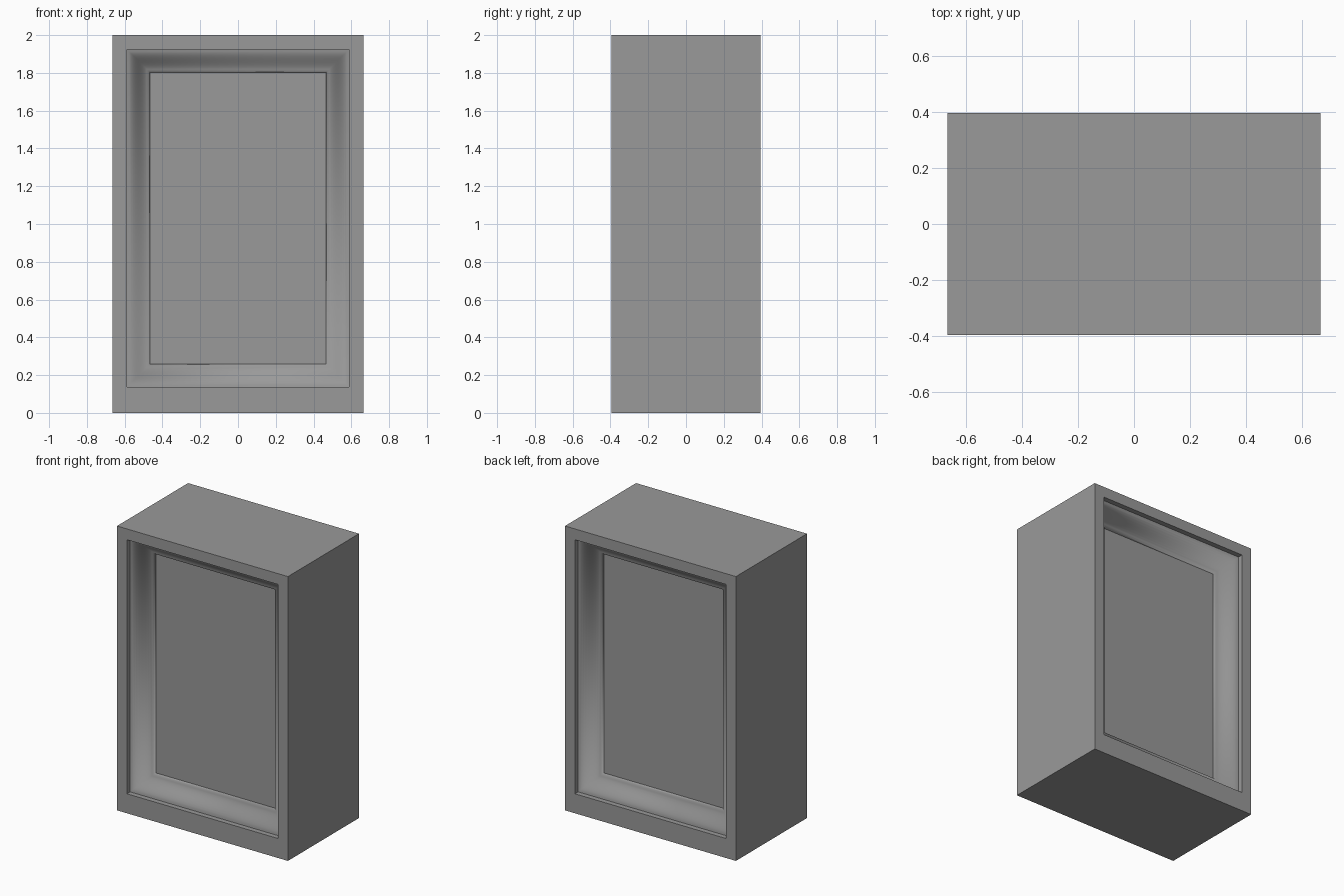
import bpy, bmesh

if "Cube" in bpy.data.objects:
    bpy.data.objects.remove(bpy.data.objects["Cube"])

HALF_W, HALF_D, HEIGHT = 0.665, 0.395, 2.0
HOLE_X, HOLE_BOTTOM, HOLE_TOP = 0.588, 0.137, 1.924
INSET, LIP, DEPTH, STEP = 0.121, 0.036, 0.152, 0.02

grey = bpy.data.materials.new("dark_grey")
grey.diffuse_color = (0.32, 0.32, 0.32, 1)
grey.use_nodes = True
grey.node_tree.nodes["Principled BSDF"].inputs["Base Color"].default_value = grey.diffuse_color


def rect(bm, x, z0, z1, y):
    return [bm.verts.new(p) for p in ((-x, y, z0), (x, y, z0), (x, y, z1), (-x, y, z1))]


def hole(bm, inset, y):
    return rect(bm, HOLE_X - inset, HOLE_BOTTOM + inset, HOLE_TOP - inset, y)


def bridge(bm, rings, smooth=False):
    for a, b in zip(rings, rings[1:]):
        for i in range(4):
            j = (i + 1) % 4
            bm.faces.new((a[i], a[j], b[j], b[i])).smooth = smooth


def add_object(name, bm):
    mesh = bpy.data.meshes.new(name)
    bm.to_mesh(mesh)
    bm.free()
    mesh.materials.append(grey)
    obj = bpy.data.objects.new(name, mesh)
    bpy.context.collection.objects.link(obj)
    return obj


# Outer casing: flat walls, front and back rims and the square lips
bm = bmesh.new()
bridge(bm, [hole(bm, 0, -HALF_D + LIP), hole(bm, 0, -HALF_D),
            rect(bm, HALF_W, 0, HEIGHT, -HALF_D), rect(bm, HALF_W, 0, HEIGHT, HALF_D),
            hole(bm, 0, HALF_D), hole(bm, 0, HALF_D - LIP)])
bmesh.ops.recalc_face_normals(bm, faces=bm.faces)
add_object("outer_casing", bm)

# S-curved moulding with a soft drop onto the panel, front and back
profile = []
n = 10
for i in range(n + 1):
    t = i / n
    s = t * t * (3 - 2 * t)
    profile.append(((INSET - 0.004) * t, LIP + (DEPTH - STEP - LIP) * s))
profile.append((INSET, DEPTH))

for side, name in ((-1, "front_moulding"), (1, "back_moulding")):
    bm = bmesh.new()
    bridge(bm, [hole(bm, a, side * (HALF_D - d)) for a, d in profile], smooth=True)
    bm.normal_update()
    if sum(f.normal.y for f in bm.faces) * side < 0:
        bmesh.ops.reverse_faces(bm, faces=bm.faces)
    add_object(name, bm)

# Flat panel at the bottom of each recess
bm = bmesh.new()
x, y = HOLE_X - INSET, HALF_D - DEPTH
z0, z1 = HOLE_BOTTOM + INSET, HOLE_TOP - INSET
bmesh.ops.create_cube(bm, size=1)
for v in bm.verts:
    v.co = (v.co.x * 2 * x, v.co.y * 2 * y, (z0 + z1) / 2 + v.co.z * (z1 - z0))
add_object("centre_panel", bm)
